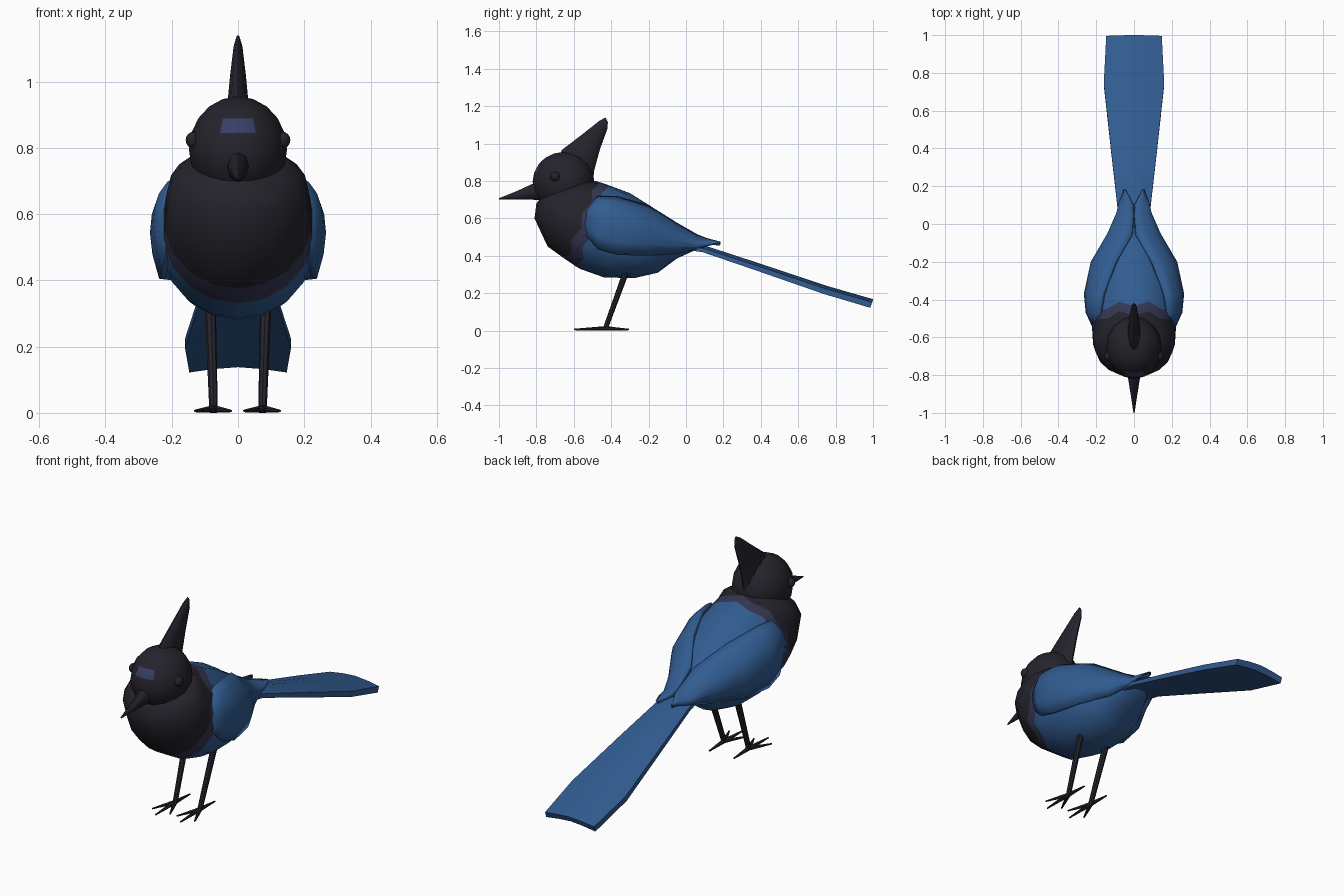
import bpy, bmesh, math
from mathutils import Vector

if "Cube" in bpy.data.objects:
    bpy.data.objects.remove(bpy.data.objects["Cube"])


def material(name, rgb):
    m = bpy.data.materials.new(name)
    m.diffuse_color = (*rgb, 1)
    m.use_nodes = True
    m.node_tree.nodes["Principled BSDF"].inputs["Base Color"].default_value = m.diffuse_color
    return m


BLACK = material("soft_black", (0.018, 0.017, 0.025))
NAVY = material("dusky_navy", (0.036, 0.038, 0.085))
PATCH = material("forehead_blue", (0.036, 0.05, 0.13))
BLUE = material("feather_blue", (0.031, 0.108, 0.285))


def make(name, bm, mats, smooth=50, recalc=True):
    if recalc:
        bmesh.ops.recalc_face_normals(bm, faces=bm.faces)
    me = bpy.data.meshes.new(name)
    bm.to_mesh(me)
    bm.free()
    for m in mats:
        me.materials.append(m)
    ob = bpy.data.objects.new(name, me)
    bpy.context.collection.objects.link(ob)
    bpy.ops.object.select_all(action='DESELECT')
    bpy.context.view_layer.objects.active = ob
    ob.select_set(True)
    bpy.ops.object.shade_smooth_by_angle(angle=math.radians(smooth))
    return ob


def loft(name, rings, n, mats, color=lambda ring: 0, jag=()):
    """Skin elliptical rings given as (upper y, z, lower y, z, half width)."""
    bm = bmesh.new()
    loops = []
    for k, (ty, tz, by, bz, w) in enumerate(rings):
        loop = []
        for i in range(n):
            a = math.tau * i / n
            c = math.cos(a) / 2
            shift = (0.014 if i % 2 else -0.014) if k in jag else 0
            loop.append(bm.verts.new((w * math.sin(a),
                                      (ty + by) / 2 + (ty - by) * c + shift,
                                      (tz + bz) / 2 + (tz - bz) * c)))
        loops.append(loop)
    for k in range(len(loops) - 1):
        a, b = loops[k], loops[k + 1]
        for i in range(n):
            j = (i + 1) % n
            f = bm.faces.new((a[i], a[j], b[j], b[i]))
            f.material_index = color(k)
    bm.faces.new(loops[0]).material_index = color(0)
    bm.faces.new(loops[-1]).material_index = color(len(rings) - 2)
    return make(name, bm, mats)


def rod(bm, p, q, r1, r2, n=8):
    """Tapered rod between two points."""
    p, q = Vector(p), Vector(q)
    d = q - p
    mat = d.to_track_quat('Z', 'Y').to_matrix().to_4x4()
    mat.translation = (p + q) / 2
    bmesh.ops.create_cone(bm, cap_ends=True, segments=n, radius1=r1, radius2=r2,
                          depth=d.length, matrix=mat)


# Body: black bib, navy collar, blue rear
loft("body", [
    (-.52, .80, -.77, .72, .12),
    (-.51, .805, -.80, .68, .165),
    (-.50, .80, -.81, .60, .205),
    (-.49, .80, -.74, .45, .22),
    (-.47, .80, -.645, .375, .225),
    (-.42, .785, -.58, .33, .23),
    (-.30, .735, -.44, .285, .232),
    (-.18, .66, -.28, .28, .205),
    (-.09, .59, -.15, .31, .155),
    (.00, .52, -.05, .385, .10),
    (.08, .47, .06, .435, .06)],
    18, [BLACK, NAVY, BLUE], lambda k: 0 if k < 4 else 1 if k == 4 else 2, jag=(4, 5))

# Head with a blue patch on the forehead
bm = bmesh.new()
bmesh.ops.create_uvsphere(bm, u_segments=16, v_segments=10, radius=1)
for v in bm.verts:
    v.co = Vector((v.co.x * .148, v.co.y * .165 - .655, v.co.z * .16 + .795))
for f in bm.faces:
    c = f.calc_center_median()
    if c.y < -.7 and abs(c.x) < .05 and .845 < c.z < .89:
        f.material_index = 1
make("head", bm, [BLACK, PATCH])

# Crest and beak
loft("crest", [
    (-.68, .90, -.50, .78, .042),
    (-.665, .965, -.49, .86, .034),
    (-.56, 1.045, -.46, .97, .025),
    (-.465, 1.12, -.42, 1.08, .014),
    (-.43, 1.14, -.418, 1.115, .006)], 10, [BLACK])
loft("beak", [
    (-.76, .80, -.76, .695, .036),
    (-.82, .785, -.82, .70, .031),
    (-.90, .748, -.90, .70, .018),
    (-1.0, .708, -1.0, .701, .003)], 8, [BLACK])

# Eyes
bm = bmesh.new()
for s in (-1, 1):
    g = bmesh.ops.create_uvsphere(bm, u_segments=12, v_segments=8, radius=.026)
    bmesh.ops.translate(bm, verts=g['verts'], vec=(s * .132, -.70, .823))
make("eyes", bm, [BLACK])

# Wings: curved shells, each section runs inner edge -> widest -> lower edge
wing = [
    (-.555, (.195, .645), (.215, .60), (.213, .53)),
    (-.47, (.18, .72), (.252, .62), (.232, .435)),
    (-.37, (.165, .72), (.26, .60), (.238, .405)),
    (-.20, (.10, .672), (.22, .57), (.20, .40)),
    (-.05, (.012, .578), (.13, .52), (.12, .41)),
    (.06, (.004, .515), (.085, .475), (.08, .435)),
    (.11, (.008, .495), (.075, .475), (.075, .45)),
    (.185, (.048, .475), (.052, .472), (.055, .468))]
bm = bmesh.new()
rows = []
for y, a, b, c in wing:
    row = []
    for i in range(7):
        t = i / 6
        k = ((1 - t) * (1 - 2 * t), 4 * t * (1 - t), t * (2 * t - 1))
        x, z = (k[0] * a[j] + k[1] * b[j] + k[2] * c[j] for j in (0, 1))
        row.append(bm.verts.new((max(x, .002), y, z)))
    rows.append(row)
for r, s in zip(rows, rows[1:]):
    for i in range(6):
        bm.faces.new((r[i], r[i + 1], s[i + 1], s[i]))
wings = make("wings", bm, [BLUE], recalc=False)
shell = wings.modifiers.new("thickness", 'SOLIDIFY')
shell.thickness, shell.offset = .02, -1
mirror = wings.modifiers.new("mirror", 'MIRROR')
mirror.use_clip = False
mirror.use_mirror_merge = False

# Tail: long, slightly arched blade, (y, middle top z, half width, thickness)
bm = bmesh.new()
loops = []
for y, z, w, t in [(-.04, .475, .07, .02), (.10, .455, .088, .02), (.40, .357, .122, .024),
                   (.75, .24, .16, .028), (1.0, .168, .147, .03)]:
    xs = (-1, -.5, 0, .5, 1)
    top = [bm.verts.new((x * w, y - .004 * x * x, z - .016 * abs(x) ** 1.5)) for x in xs]
    low = [bm.verts.new((x * w, y - t * .5, z - .016 * abs(x) ** 1.5 - t)) for x in reversed(xs)]
    loops.append(top + low)
for a, b in zip(loops, loops[1:]):
    for i in range(10):
        j = (i + 1) % 10
        bm.faces.new((a[i], a[j], b[j], b[i]))
bm.faces.new(loops[0])
bm.faces.new(loops[-1])
make("tail", bm, [BLUE], 40)

# Legs and feet
for side, s in (("left", -1), ("right", 1)):
    bm = bmesh.new()
    ankle = (s * .074, -.43, .014)
    rod(bm, ankle, (s * .084, -.315, .33), .013, .017)
    for dx, dy in ((-.055, -.12), (0, -.168), (.052, -.12), (0, .125)):
        rod(bm, (ankle[0], ankle[1], .012), (ankle[0] + dx, ankle[1] + dy, .006), .012, .004, 6)
    make(side + "_leg", bm, [BLACK], 40)
